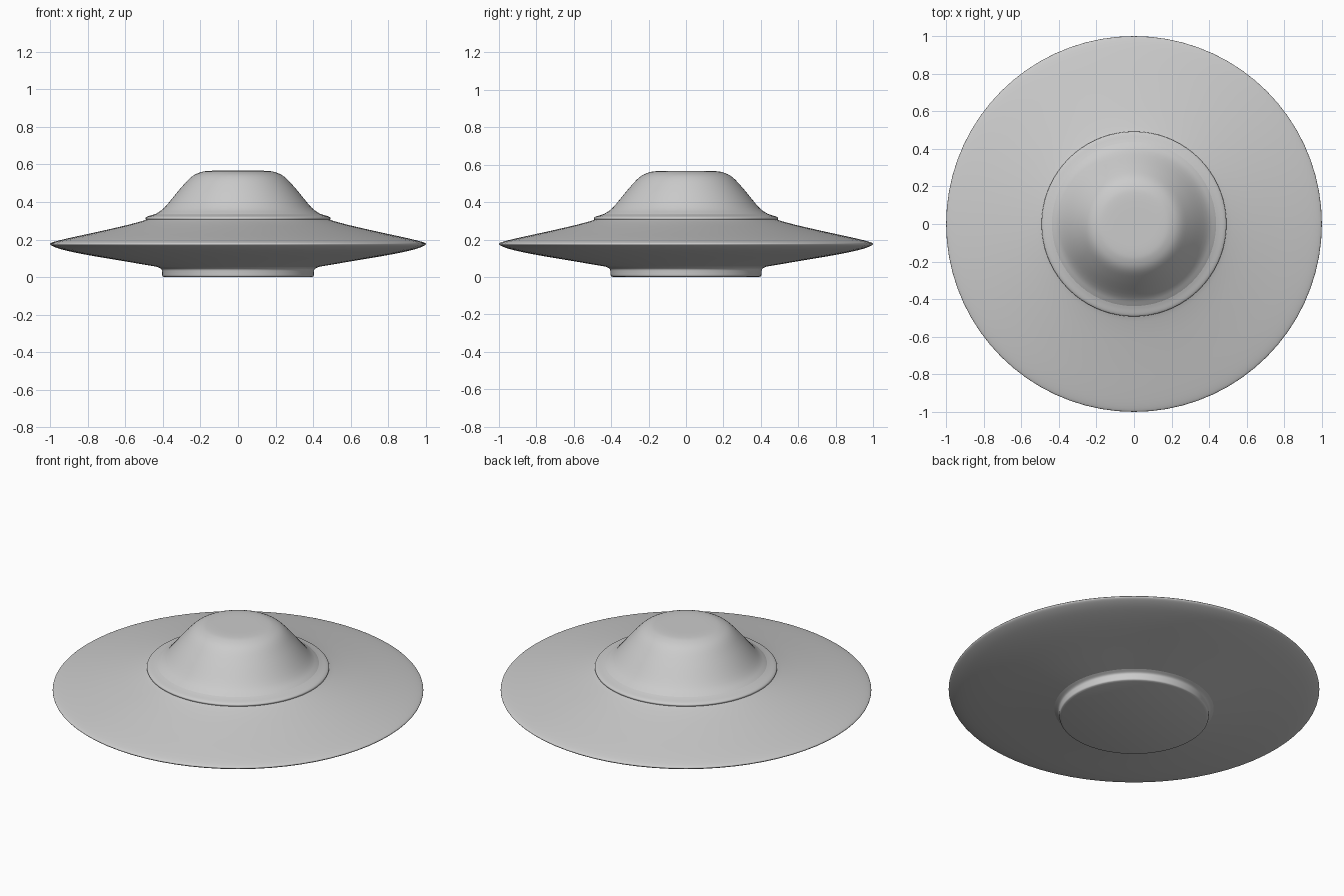
import bpy
import bmesh
import math
from mathutils import Matrix, Vector

SEGMENTS = 72

cube = bpy.data.objects.get("Cube")
if cube:
    bpy.data.objects.remove(cube, do_unlink=True)


def smooth_path(points, steps=4):
    """Catmull-Rom curve through (radius, height) points."""
    pts = [Vector(p) for p in points]
    pts = [2 * pts[0] - pts[1]] + pts + [2 * pts[-1] - pts[-2]]
    path = []
    for a, b, c, d in zip(pts, pts[1:], pts[2:], pts[3:]):
        for i in range(steps):
            t = i / steps
            path.append(0.5 * (2 * b + (c - a) * t
                               + (2 * a - 5 * b + 4 * c - d) * t ** 2
                               + (3 * b - a - 3 * c + d) * t ** 3))
    path.append(pts[-2])
    return path


def lathe(name, points, cap=None):
    """Revolve a bottom-to-top profile about z; cap closes its first or last ring."""
    bm = bmesh.new()
    rings = []
    for r, z in smooth_path(points):
        ring = bmesh.ops.create_circle(bm, segments=SEGMENTS, radius=r,
                                       matrix=Matrix.Translation((0, 0, z)))
        rings.append(ring["verts"])
    for low, high in zip(rings, rings[1:]):
        for i in range(SEGMENTS):
            j = (i + 1) % SEGMENTS
            bm.faces.new((low[i], low[j], high[j], high[i]))
    if cap == "top":
        bm.faces.new(rings[-1])
    elif cap == "bottom":
        bm.faces.new(list(reversed(rings[0])))
    # create_circle winds either way, so orient by the first wall and flip if inward
    bm.normal_update()
    wall = bm.faces[:] and next(iter(bm.faces))
    bmesh.ops.recalc_face_normals(bm, faces=bm.faces[:])
    bm.normal_update()
    outward = sum(f.normal.dot(f.calc_center_median() - Vector((0, 0, 0.2))) * f.calc_area()
                  for f in bm.faces)
    if outward < 0:
        bmesh.ops.reverse_faces(bm, faces=bm.faces[:])
    mesh = bpy.data.meshes.new(name)
    bm.to_mesh(mesh)
    bm.free()
    obj = bpy.data.objects.new(name, mesh)
    bpy.context.collection.objects.link(obj)
    bpy.ops.object.select_all(action="DESELECT")
    obj.select_set(True)
    bpy.context.view_layer.objects.active = obj
    bpy.ops.object.shade_smooth_by_angle(angle=math.radians(40))
    return obj


# Round foot under the disc
lathe("base", [(0.39, 0), (0.402, 0.006), (0.404, 0.025), (0.408, 0.043), (0.43, 0.055)],
      cap="bottom")

# Wide disc with a thin rounded rim
lathe("hull", [(0.43, 0.055), (0.6, 0.084), (0.8, 0.118), (0.92, 0.143), (0.98, 0.162),
               (1, 0.176), (0.98, 0.188), (0.9, 0.208), (0.74, 0.243), (0.6, 0.275),
               (0.52, 0.296), (0.49, 0.306)])

# Narrow step around the foot of the dome
lathe("collar", [(0.49, 0.306), (0.492, 0.315), (0.482, 0.323), (0.455, 0.331), (0.437, 0.337)])

# Flat-topped dome
lathe("dome", [(0.437, 0.337), (0.39, 0.372), (0.31, 0.468), (0.25, 0.532), (0.2, 0.558),
               (0.15, 0.566), (0.06, 0.567)], cap="top")
